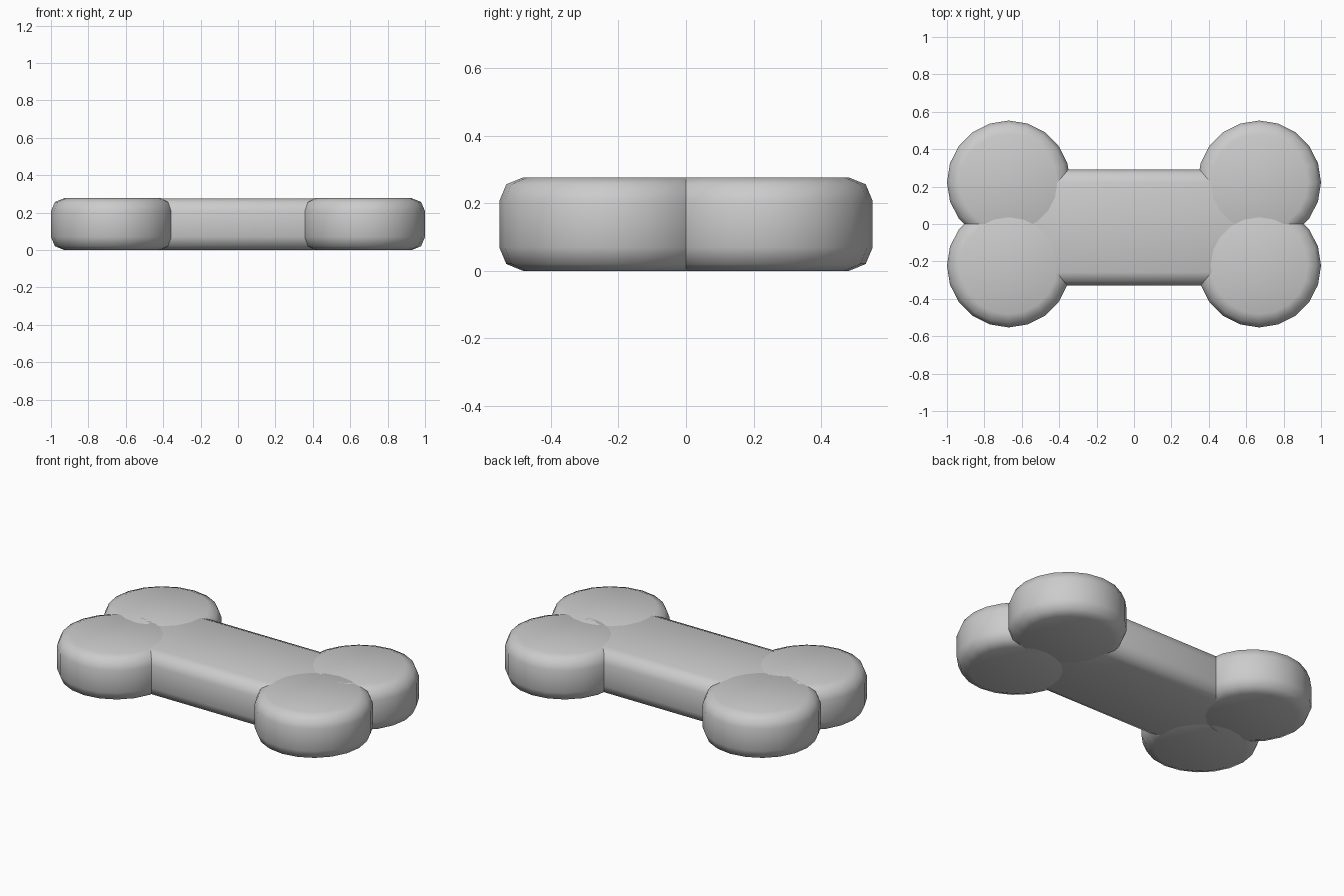
import bpy, bmesh
from math import radians
from mathutils import Matrix

if "Cube" in bpy.data.objects:
    bpy.data.objects.remove(bpy.data.objects["Cube"])

HEIGHT = 0.277
BEVEL = 0.07


def finish(bm, name):
    """Round the sharp edges, then turn the mesh into a smooth-shaded object."""
    sharp = [e for e in bm.edges if e.calc_face_angle(0) > radians(40)]
    bmesh.ops.bevel(bm, geom=sharp, offset=BEVEL, offset_type='OFFSET',
                    segments=2, profile=0.5, affect='EDGES')
    mesh = bpy.data.meshes.new(name)
    bm.to_mesh(mesh)
    bm.free()
    obj = bpy.data.objects.new(name, mesh)
    bpy.context.collection.objects.link(obj)
    bpy.ops.object.select_all(action='DESELECT')
    obj.select_set(True)
    bpy.context.view_layer.objects.active = obj
    bpy.ops.object.shade_smooth_by_angle(angle=radians(50))
    return obj


# Four rounded end lobes, 20-sided
for end, sx in (("left", -1), ("right", 1)):
    for side, sy in (("front", -1), ("back", 1)):
        bm = bmesh.new()
        bmesh.ops.create_cone(bm, cap_ends=True, segments=20,
                              radius1=0.33, radius2=0.33, depth=HEIGHT)
        lobe = finish(bm, f"lobe_{end}_{side}")
        lobe.location = (0.67 * sx, 0.223 * sy, HEIGHT / 2)

# Flat shaft joining the lobes, a touch off centre and a hair thinner
bm = bmesh.new()
bmesh.ops.create_cube(bm, size=1, matrix=Matrix.Diagonal((1.40, 0.62, HEIGHT - 0.001, 1)))
shaft = finish(bm, "shaft")
shaft.location = (0, -0.018, HEIGHT / 2)
